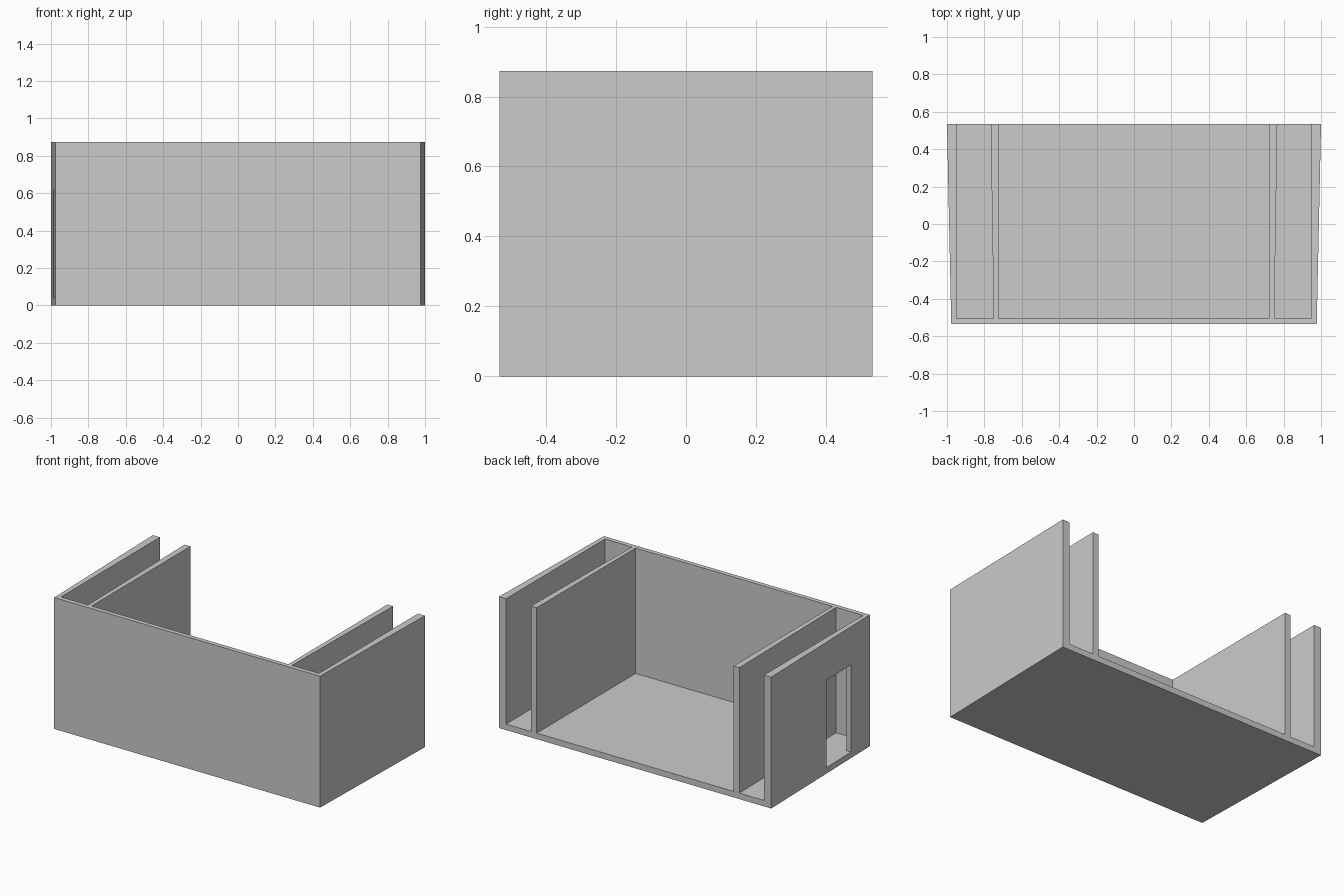
import bpy, bmesh

if "Cube" in bpy.data.objects:
    bpy.data.objects.remove(bpy.data.objects["Cube"])

H, Y, FLOOR, FRONT_IN = 0.873, 0.534, 0.04, -0.504
OVER = 0.1  # how far cutters reach past the open top and back


def prism(name, outline, z0, z1):
    """Extrude an x/y outline between two heights."""
    bm = bmesh.new()
    face = bm.faces.new([bm.verts.new((x, y, z0)) for x, y in outline])
    top = bmesh.ops.extrude_face_region(bm, geom=[face])["geom"]
    verts = [v for v in top if isinstance(v, bmesh.types.BMVert)]
    bmesh.ops.translate(bm, verts=verts, vec=(0, 0, z1 - z0))
    bmesh.ops.recalc_face_normals(bm, faces=bm.faces)
    mesh = bpy.data.meshes.new(name)
    bm.to_mesh(mesh)
    bm.free()
    obj = bpy.data.objects.new(name, mesh)
    bpy.context.collection.objects.link(obj)
    return obj


def cut(body, name, outline, z0, z1):
    """Subtract a hidden prism from the body."""
    cutter = prism(name, outline, z0, z1)
    cutter.hide_render = True
    cutter.hide_viewport = True
    cutter.display_type = 'WIRE'
    mod = body.modifiers.new(name, 'BOOLEAN')
    mod.operation = 'DIFFERENCE'
    mod.solver = 'EXACT'
    mod.object = cutter


def rect(x0, x1, y0, y1):
    return [(x0, y0), (x1, y0), (x1, y1), (x0, y1)]


# Slightly tapered outer block
shell = prism("open_back_shell", [(-0.977, -Y), (0.977, -Y), (1, Y), (-1, Y)], 0, H)

# Main room
cut(shell, "main_room_cutter", rect(-0.723, 0.723, FRONT_IN, Y + OVER), FLOOR, H + OVER)

# Narrow side corridors, with partitions that thicken towards the back
part_front, part_back = 0.75, 0.766
part_over = part_back + (part_back - part_front) * OVER / (Y - FRONT_IN)
for name, s in (("left", -1), ("right", 1)):
    outline = [(s * part_front, FRONT_IN), (s * 0.948, FRONT_IN),
               (s * 0.948, Y + OVER), (s * part_over, Y + OVER)]
    cut(shell, name + "_corridor_cutter", outline, FLOOR, H + OVER)

# Doorway through the left outer wall only
cut(shell, "doorway_cutter", rect(-1.1, -0.9, -0.33, -0.065), FLOOR, 0.62)
